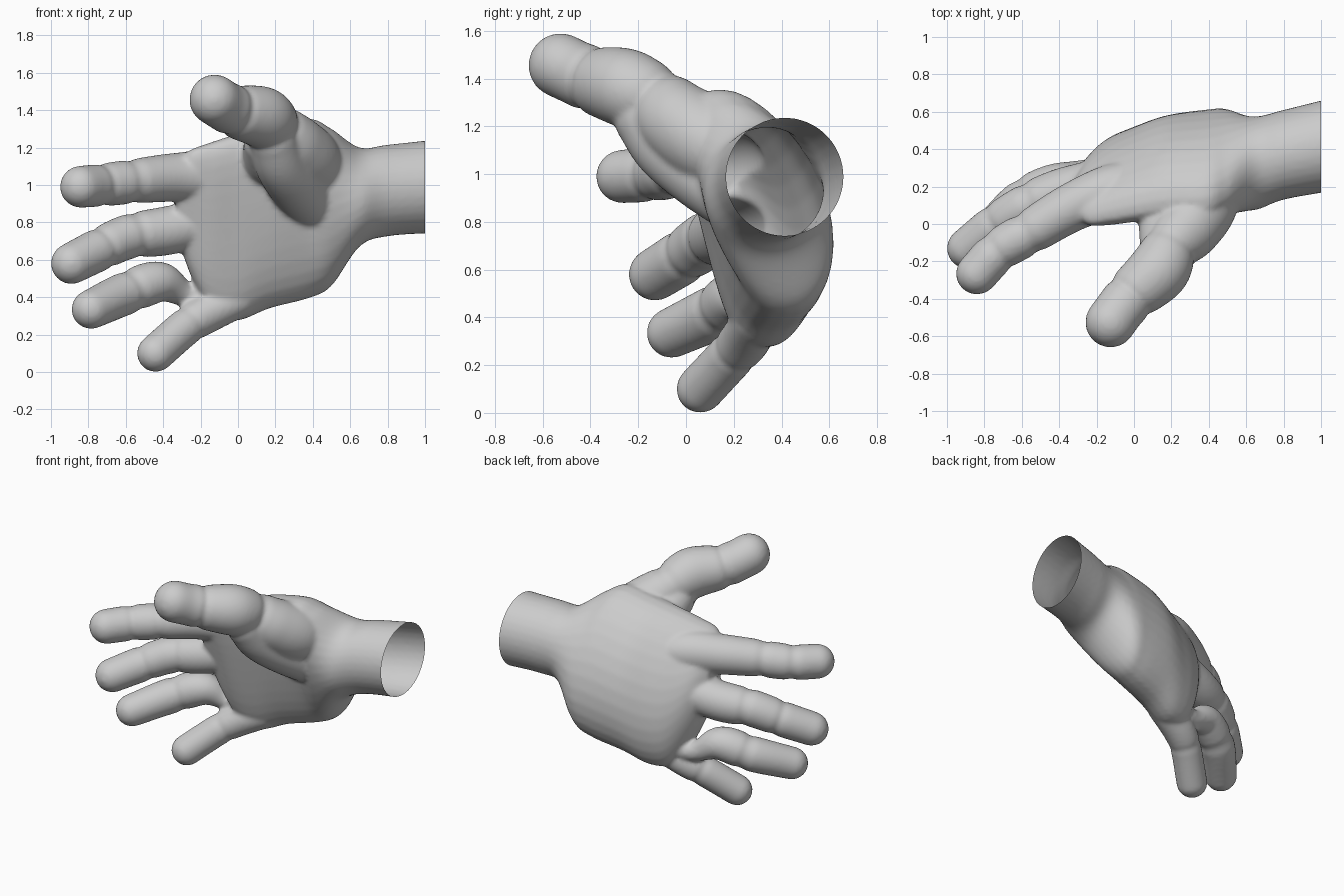
import bpy, bmesh, math
from mathutils import Vector

cube = bpy.data.objects.get("Cube")
if cube:
    bpy.data.objects.remove(cube, do_unlink=True)

SIDES = 32
bm = bmesh.new()


def loft(rings):
    """Skin a list of closed rings and cap both ends."""
    loops = [[bm.verts.new(p) for p in ring] for ring in rings]
    for a, b in zip(loops, loops[1:]):
        for i in range(SIDES):
            j = (i + 1) % SIDES
            bm.faces.new((a[i], a[j], b[j], b[i]))
    bm.faces.new(loops[0][::-1])
    bm.faces.new(loops[-1])


def spline(points, steps=8):
    """Catmull-Rom through tuples of any length."""
    pts = [Vector(p) for p in points]
    pts = [pts[0] * 2 - pts[1]] + pts + [pts[-1] * 2 - pts[-2]]
    out = []
    for a, b, c, d in zip(pts, pts[1:], pts[2:], pts[3:]):
        for k in range(steps):
            t = k / steps
            out.append(0.5 * (2 * b + (c - a) * t + (2 * a - 5 * b + 4 * c - d) * t * t
                              + (3 * b - a - 3 * c + d) * t ** 3))
    return out + [pts[-2]]


ANGLES = [2 * math.pi * i / SIDES for i in range(SIDES)]


def digit(points, creases=()):
    """Round finger through (x, y, z, radius), pinched at creases (0 to 1)."""
    path = spline(points)
    n = len(path) - 1
    rings = []
    for i, p in enumerate(path):
        d = (path[min(i + 1, n)].xyz - path[max(i - 1, 0)].xyz).normalized()
        u = d.cross(Vector((0, 0, 1))).normalized()
        v = d.cross(u)
        pinch = sum(math.exp(-((i / n - c) / 0.025) ** 2) for c in creases)
        r = p.w * (1 - 0.1 * pinch)
        rings.append([p.xyz + r * (u * math.cos(a) + v * math.sin(a)) for a in ANGLES])
    # rounded fingertip
    for k in range(1, 8):
        t = k / 8 * math.pi / 2
        c = p.xyz + d * p.w * math.sin(t)
        rings.append([c + p.w * math.cos(t) * (u * math.cos(a) + v * math.sin(a)) for a in ANGLES])
    loft(rings)


def section(x, cy, cz, hy, hz, tilt, bend, power):
    """Slanted, bowed slice across the palm; a low power makes it boxier."""
    ring = []
    for a in ANGLES:
        c, s = math.cos(a), math.sin(a)
        depth = math.copysign(abs(c) ** power, c)
        ring.append((x, cy + hy * depth + tilt * s - bend * s * s, cz + hz * s))
    return ring


# palm and wrist
palm = [(1.08, .43, .995, .25, .25, 0, 0, 1), (.8, .37, .97, .24, .245, 0, 0, 1),
        (.65, .325, .935, .25, .265, 0, 0, 1), (.5, .335, .88, .26, .42, -.11, .03, .95),
        (.38, .345, .875, .24, .48, -.135, .07, .85), (.17, .325, .83, .235, .49, -.12, .075, .85),
        (0, .29, .775, .21, .5, -.115, .075, .8), (-.14, .25, .77, .185, .46, -.115, .065, .8),
        (-.25, .2, .85, .14, .34, -.095, .055, .8), (-.33, .14, .94, .08, .2, -.04, 0, 1)]
loft([section(*row) for row in spline(palm)])

# index, middle, ring and little fingers
digit([(.1, .27, .98, .1), (-.12, .18, 1.04, .14), (-.34, .085, 1.04, .13), (-.55, -.04, 1.02, .12),
       (-.72, -.14, 1.0, .115), (-.84, -.265, .99, .112)], (.62, .81))
digit([(-.08, .25, .82, .12), (-.38, .17, .755, .13), (-.58, .09, .725, .12),
       (-.74, -.01, .655, .115), (-.89, -.13, .58, .11)], (.45, .72))
digit([(-.06, .29, .42, .1), (-.26, .28, .41, .065), (-.42, .215, .48, .11),
       (-.6, .12, .42, .115), (-.785, -.06, .335, .105)], (.7,))
digit([(.02, .3, .4, .1), (-.17, .25, .31, .105), (-.28, .19, .24, .1),
       (-.44, .06, .1, .1)], (.6,))

# thumb, ball of the thumb and the web beside it
digit([(.44, .28, 1.05, .13), (.38, .12, 1.12, .18), (.29, -.02, 1.21, .175), (.2, -.12, 1.3, .15),
       (.13, -.25, 1.36, .165), (.0, -.37, 1.39, .145), (-.07, -.45, 1.42, .135),
       (-.125, -.525, 1.455, .135)], (.43, .75))
digit([(.42, .25, .88, .15), (.32, .08, .99, .15), (.23, -.08, 1.11, .14), (.19, -.17, 1.23, .13)])
digit([(.15, .22, 1.1, .15), (.16, .06, 1.14, .14), (.15, -.1, 1.22, .12)])

# merge everything into one skin
mesh = bpy.data.meshes.new("hand")
bmesh.ops.recalc_face_normals(bm, faces=bm.faces)
bm.to_mesh(mesh)
bm.free()
hand = bpy.data.objects.new("hand", mesh)
bpy.context.collection.objects.link(hand)
remesh = hand.modifiers.new("skin", 'REMESH')
remesh.mode = 'VOXEL'
remesh.voxel_size = 0.014
smooth = hand.modifiers.new("soften", 'SMOOTH')
smooth.factor = 0.5
smooth.iterations = 6

# bake the skin, then cut the wrist open
skin = bmesh.new()
skin.from_object(hand, bpy.context.evaluated_depsgraph_get())
hand.modifiers.clear()
bmesh.ops.bisect_plane(skin, geom=skin.verts[:] + skin.edges[:] + skin.faces[:],
                       plane_co=(1, 0, 0), plane_no=(1, 0, 0), clear_outer=True)
skin.to_mesh(mesh)
skin.free()
mesh.shade_smooth()

grey = bpy.data.materials.new("plain grey")
grey.use_nodes = True
grey.diffuse_color = (.6, .6, .6, 1)
grey.node_tree.nodes["Principled BSDF"].inputs["Base Color"].default_value = (.6, .6, .6, 1)
mesh.materials.clear()
mesh.materials.append(grey)
